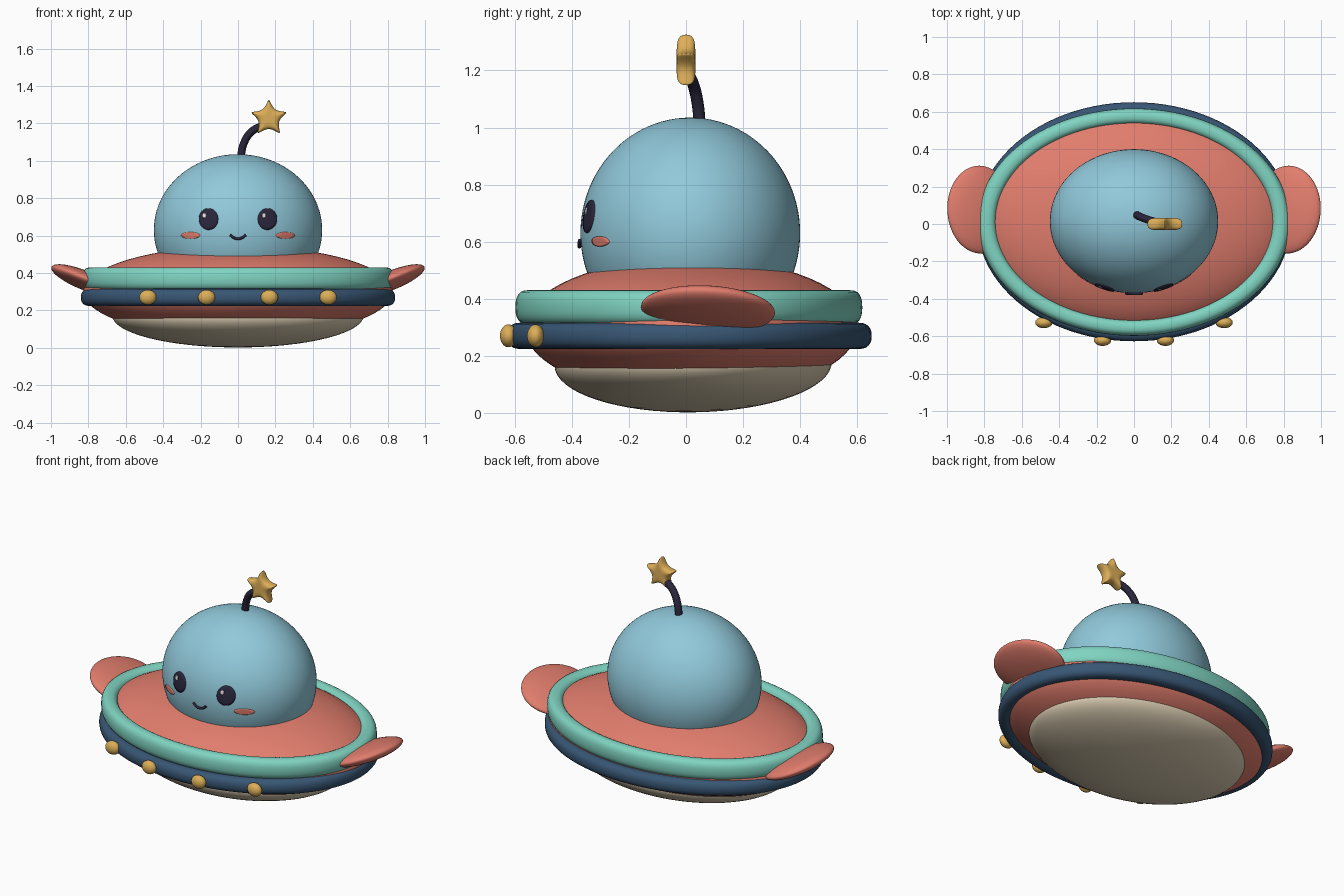
import bpy, bmesh, math
from mathutils import Vector

if "Cube" in bpy.data.objects:
    bpy.data.objects.remove(bpy.data.objects["Cube"])

pi = math.pi


def material(name, r, g, b):
    lin = [((c / 255 + 0.055) / 1.055) ** 2.4 for c in (r, g, b)]
    m = bpy.data.materials.new(name)
    m.diffuse_color = (*lin, 1)
    m.use_nodes = True
    m.node_tree.nodes["Principled BSDF"].inputs["Base Color"].default_value = m.diffuse_color
    return m


BLUE = material("sky_blue", 145, 201, 219)
CORAL = material("coral", 225, 125, 109)
TEAL = material("mint_teal", 128, 212, 194)
NAVY = material("navy", 56, 86, 116)
CREAM = material("cream", 217, 203, 176)
GOLD = material("gold", 221, 175, 88)
DARK = material("ink", 42, 38, 60)
PALE = material("pale_glint", 232, 220, 222)


def finish(name, bm, mat):
    bmesh.ops.recalc_face_normals(bm, faces=bm.faces)
    me = bpy.data.meshes.new(name)
    bm.to_mesh(me)
    bm.free()
    ob = bpy.data.objects.new(name, me)
    bpy.context.collection.objects.link(ob)
    me.materials.append(mat)
    for p in me.polygons:
        p.use_smooth = True
    return ob


def ellipsoid(name, loc, radii, mat, rot=(0, 0, 0), seg=64, rings=32):
    bm = bmesh.new()
    bmesh.ops.create_uvsphere(bm, u_segments=seg, v_segments=rings, radius=1)
    for v in bm.verts:
        v.co = Vector(a * b for a, b in zip(v.co, radii))
    ob = finish(name, bm, mat)
    ob.location, ob.rotation_euler = loc, rot
    return ob


def oval_ring(name, loc, rx, ry, tube, mat, power=1.0, n=96, k=24):
    """Elliptical hoop; tube gives its half sizes along x, y and z."""
    bm = bmesh.new()
    soft = lambda t: math.copysign(abs(t) ** power, t)
    grid = []
    for i in range(n):
        a = 2 * pi * i / n
        row = []
        for j in range(k):
            b = 2 * pi * j / k
            c, s = soft(math.cos(b)), soft(math.sin(b))
            row.append(bm.verts.new(((rx + tube[0] * c) * math.cos(a),
                                     (ry + tube[1] * c) * math.sin(a),
                                     tube[2] * s)))
        grid.append(row)
    for i in range(n):
        for j in range(k):
            p, q = grid[i], grid[(i + 1) % n]
            m = (j + 1) % k
            bm.faces.new((p[j], q[j], q[m], p[m]))
    ob = finish(name, bm, mat)
    ob.location = loc
    return ob


def tube(name, pts, radius, mat):
    cu = bpy.data.curves.new(name, 'CURVE')
    cu.dimensions = '3D'
    cu.bevel_depth, cu.bevel_resolution = radius, 5
    cu.use_fill_caps = True
    cu.resolution_u = 10
    sp = cu.splines.new('BEZIER')
    sp.bezier_points.add(len(pts) - 1)
    for p, co in zip(sp.bezier_points, pts):
        p.co = co
        p.handle_left_type = p.handle_right_type = 'AUTO'
    ob = bpy.data.objects.new(name, cu)
    bpy.context.collection.objects.link(ob)
    cu.materials.append(mat)
    return ob


# Saucer hull and belly
ellipsoid("saucer_body", (0, 0.018, 0.30), (0.828, 0.585, 0.244), CORAL, seg=96)
ellipsoid("belly", (0, 0.025, 0.172), (0.672, 0.486, 0.17), CREAM,
          rot=(math.radians(0.8), 0, 0), seg=96)

# Two hoops around the hull
oval_ring("upper_ring", (0, 0.01, 0.37), 0.785, 0.565, (0.05, 0.043, 0.06), TEAL, 0.8)
oval_ring("lower_ring", (0, 0.012, 0.27), 0.795, 0.594, (0.045, 0.045, 0.046), NAVY, 0.85)

# Side fins and round lamps, mirrored left and right
for side, s in (("left", -1), ("right", 1)):
    ellipsoid(side + "_fin", (0.823 * s, 0.077, 0.362), (0.188, 0.235, 0.05), CORAL,
              rot=(math.radians(-3), math.radians(-22) * s, 0))
    for pos, x, y in (("inner", 0.168, -0.622), ("outer", 0.482, -0.527)):
        ellipsoid(f"{side}_{pos}_lamp", (x * s, y, 0.27), (0.046, 0.03, 0.04), GOLD,
                  seg=32, rings=16)

# Head dome
HC, HR = Vector((0, 0.015, 0.63)), Vector((0.45, 0.385, 0.405))
ellipsoid("head", HC, HR, BLUE, seg=96, rings=48)


def head_y(x, z):
    return HC.y - HR.y * math.sqrt(1 - (x / HR.x) ** 2 - ((z - HC.z) / HR.z) ** 2)


def face_patch(name, cx, cz, rx, rz, lift, mat, n=32):
    """Thin oval plate that follows the curve of the head."""
    bm = bmesh.new()

    def point(f, a, h):
        x, z = cx + rx * f * math.cos(a), cz + rz * f * math.sin(a)
        co = Vector((x, head_y(x, z), z))
        d = co - HC
        nrm = Vector((d.x / HR.x ** 2, d.y / HR.y ** 2, d.z / HR.z ** 2)).normalized()
        return bm.verts.new(co + nrm * h)

    rows = [[point(f, 2 * pi * i / n, h) for i in range(n)]
            for f, h in ((0.35, lift), (0.7, lift), (0.97, lift), (1, -0.002))]
    mid = point(0, 0, lift)
    for i in range(n):
        j = (i + 1) % n
        bm.faces.new((mid, rows[0][i], rows[0][j]))
        for p, q in zip(rows, rows[1:]):
            bm.faces.new((p[i], q[i], q[j], p[j]))
    ob = finish(name, bm, mat)
    # keep the plate facing out of the head
    if ob.data.polygons[0].normal.y > 0:
        ob.data.flip_normals()


# Face
for side, s in (("left", -1), ("right", 1)):
    face_patch(side + "_eye", 0.157 * s, 0.688, 0.052, 0.058, 0.006, DARK)
    face_patch(side + "_eye_glint", 0.157 * s - 0.02, 0.706, 0.010, 0.013, 0.009, PALE, 16)
    face_patch(side + "_cheek", 0.253 * s, 0.601, 0.05, 0.018, 0.004, CORAL)
tube("mouth", [(x, head_y(x, 0.6) - 0.005, 0.583 + 0.021 * (x / 0.043) ** 2)
               for x in (-0.043, -0.022, 0, 0.022, 0.043)], 0.007, DARK)

# Antenna stalk
tube("antenna", [(0.012, 0.05, 0.99), (0.03, 0.04, 1.09),
                 (0.072, 0.024, 1.155), (0.15, 0.002, 1.195)], 0.021, DARK)

# Puffy star on the antenna tip
bm = bmesh.new()
layers = []
for f, y in ((0.6, -0.033), (0.95, -0.026), (1.03, 0), (0.95, 0.026), (0.6, 0.033)):
    layers.append([bm.verts.new((f * r * math.sin(pi * i / 5), y, f * r * math.cos(pi * i / 5)))
                   for i in range(10) for r in ((0.132, 0.034)[i % 2],)])
for p, q in zip(layers, layers[1:]):
    for i in range(10):
        j = (i + 1) % 10
        bm.faces.new((p[i], p[j], q[j], q[i]))
for row, y in ((layers[0], -0.033), (layers[-1], 0.033)):
    c = bm.verts.new((0, y, 0))
    for i in range(10):
        bm.faces.new((c, row[i], row[(i + 1) % 10]))
star = finish("star", bm, GOLD)
star.location = (0.165, 0, 1.228)
sub = star.modifiers.new("round", 'SUBSURF')
sub.levels = sub.render_levels = 3
